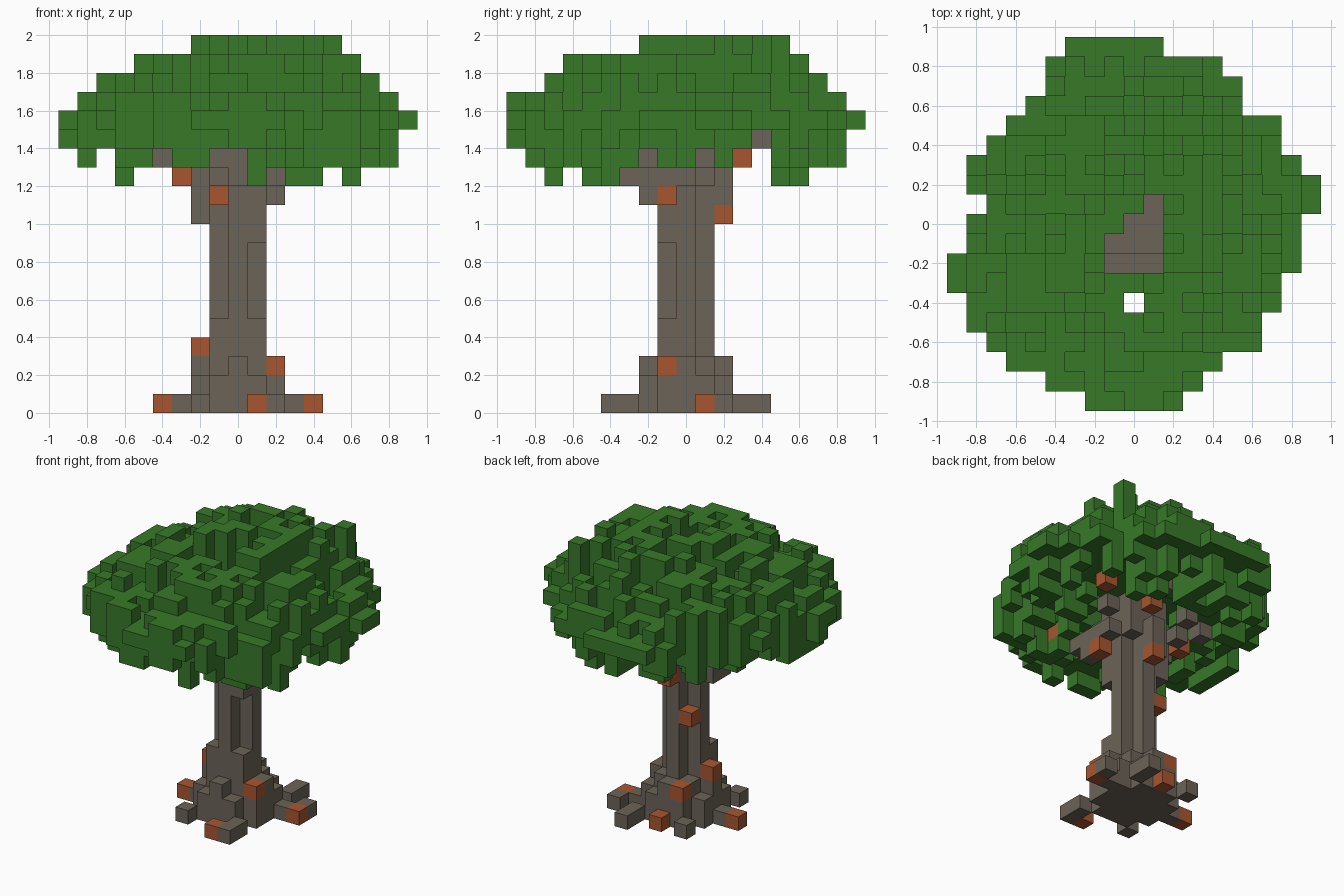
import bpy, random
from mathutils import Vector

random.seed(11)
CELL = 0.1

cube = bpy.data.objects.get("Cube")
if cube:
    bpy.data.objects.remove(cube)


def material(name, colour):
    mat = bpy.data.materials.new(name)
    mat.use_nodes = True
    mat.diffuse_color = (*colour, 1)
    mat.node_tree.nodes["Principled BSDF"].inputs["Base Color"].default_value = (*colour, 1)
    return mat


leaf = material("leaf_green", (0.039, 0.19, 0.022))
bark = material("bark_grey", (0.147, 0.125, 0.096))
rust = material("rust_orange", (0.39, 0.092, 0.03))


def block(xs, ys, zs):
    """All cells in inclusive ranges."""
    return {(x, y, z) for x in range(xs[0], xs[1] + 1)
            for y in range(ys[0], ys[1] + 1) for z in range(zs[0], zs[1] + 1)}


def branch(start, end):
    """Cells stepped along a straight line."""
    a, b = Vector(start), Vector(end)
    steps = int(max(abs(c) for c in b - a))
    return {tuple(round(c) for c in a.lerp(b, i / steps)) for i in range(steps + 1)}


def build(name, cells, solid, mats, accent=()):
    """Skin the cells with only their exposed faces."""
    index, faces, slots = {}, [], []
    for cell in sorted(cells):
        for axis in range(3):
            for side in (-1, 1):
                d = Vector((0, 0, 0))
                d[axis] = side
                if tuple(int(c) for c in Vector(cell) + d) in solid:
                    continue
                a = Vector((0, 0, 0))
                a[(axis + 1) % 3] = 1
                b = d.cross(a)
                quad = []
                for s, t in ((-1, -1), (1, -1), (1, 1), (-1, 1)):
                    p = Vector(cell) * 2 + d + a * s + b * t
                    key = tuple(int(c) for c in p)
                    quad.append(index.setdefault(key, len(index)))
                faces.append(quad)
                slots.append(1 if cell in accent else 0)
    mesh = bpy.data.meshes.new(name)
    points = [(x * CELL / 2, y * CELL / 2, (z + 1) * CELL / 2) for x, y, z in index]
    mesh.from_pydata(points, [], faces)
    for mat in mats:
        mesh.materials.append(mat)
    for poly, slot in zip(mesh.polygons, slots):
        poly.material_index = slot
    obj = bpy.data.objects.new(name, mesh)
    bpy.context.collection.objects.link(obj)
    return obj


# Trunk column with grooved corners
trunk = block((-1, 1), (-1, 1), (0, 14))
for x, y, low, high in ((-1, -1, 5, 10), (1, -1, 5, 8), (1, 1, 3, 11), (-1, 1, 3, 10)):
    trunk -= block((x, x), (y, y), (low, high))

# Flared foot, narrowing upward
for c in block((-2, 2), (-2, 2), (0, 2)):
    if abs(c[0]) + abs(c[1]) <= (3 if c[2] < 2 else 2):
        trunk.add(c)

# Root arms
for x, y, tip_x, tip_y in ((2, 1, 4, 1), (-2, 0, -4, 0), (1, 2, 2, 4), (0, 2, 0, 3),
                           (-1, 2, -2, 3), (-1, -2, -2, -3), (1, -2, 2, -4)):
    trunk |= branch((x, y, 0), (tip_x, tip_y, 0))
trunk.add((4, 2, 0))

# Shoulder and branches
trunk |= block((-2, -2), (-1, 0), (10, 12)) | block((2, 2), (-2, 0), (12, 12))
trunk |= block((-1, 1), (-2, -2), (12, 13)) | block((0, 0), (2, 2), (10, 12))
trunk |= {(2, -2, 11), (3, 1, 13)}
for start, end in (
    ((-2, -1, 13), (-4, -2, 13)),
    ((2, 0, 12), (4, 2, 14)),
    ((1, 3, 13), (1, 4, 14)),
    ((-1, -2, 11), (-1, -3, 12)),
    ((2, -2, 12), (3, -4, 13)),
    ((-1, 1, 12), (-2, 3, 13)),
    ((-2, 0, 12), (-4, 2, 13)),
):
    trunk |= branch(start, end)

# Rust patches
patches = {(4, 1, 0), (-4, 0, 0), (1, -4, 0), (0, 3, 0), (2, -1, 2), (-2, 0, 3),
           (-1, 2, 2), (-1, 1, 7), (0, 2, 10), (-1, -2, 11), (2, -1, 11),
           (-3, 1, 12), (1, 3, 13), (3, -4, 13), (4, 2, 14)}
trunk |= patches

# Canopy plan: x range of each row from front to back
rows = [(-2, 2), (-4, 3), (-6, 4), (-7, 6), (-8, 6), (-8, 7), (-9, 7), (-9, 8), (-8, 8),
        (-8, 8), (-7, 9), (-8, 9), (-8, 8), (-7, 7), (-6, 7), (-5, 5), (-4, 5), (-4, 4),
        (-3, 1)]
plan = {(x, i - 9) for i, (a, b) in enumerate(rows) for x in range(a, b + 1)}
pit = {(1, 1), (0, 0), (1, 0), (0, -4)} | {(x, y) for x in (-1, 0, 1) for y in (-1, -2)}

# Canopy layers: x range, y range, chance of a leaf cell
layers = {15: (-9, 9, -9, 9, 1.0), 16: (-8, 8, -9, 8, 0.9), 17: (-7, 7, -7, 7, 0.82),
          18: (-5, 6, -6, 6, 0.72), 19: (-2, 5, -2, 5, 0.6),
          14: (-9, 8, -9, 8, 0.8), 13: (-8, 8, -8, 8, 0.65)}


def inside(x, y, box):
    """Ragged ellipse test within the layer box."""
    x0, x1, y0, y1 = box
    if not (x0 <= x <= x1 and y0 <= y <= y1):
        return False
    u = (2 * x - x0 - x1) / (x1 - x0 + 1)
    v = (2 * y - y0 - y1) / (y1 - y0 + 1)
    return u * u + v * v <= 1 + random.uniform(-0.3, 0.25)


def open_below(x, y, z):
    """Gaps in the hanging leaves that expose the branches."""
    reach = x * x + y * y
    if reach < (10 if z == 14 else 14) or (x > 0 and y > 0 and reach < 42):
        return True
    if z == 14:
        return y == 4 and x > 0
    return (x == -7 or y == 4 or (y < 0 and x in (-4, -1, 0))
            or (x > 0 and y in (-2, 1, 3)))


leaves = set()
for z, (*box, chance) in layers.items():
    for x, y in sorted(plan - pit):
        if z == 15:
            leaves.add((x, y, z))
        elif inside(x, y, box) and random.random() < chance:
            beside = (x, y, z + 1 if z < 15 else z - 1)
            if beside in leaves and not (z < 15 and open_below(x, y, z)):
                leaves.add((x, y, z))

# Crown ridge and drooping leaf strands
for z in range(16, 20):
    leaves |= branch((-2, -1, z), (5, 5, z)) | {(2, -2, z), (3, -2, z)}
leaves = {c for c in leaves if (c[0], c[1]) not in pit}
for x, y in ((1, -7), (6, -4), (3, 6), (-6, -5), (3, -4), (4, 5), (3, -5), (4, -5)):
    leaves |= block((x, x), (y, y), (12, 14))
leaves -= trunk

solid = trunk | leaves
build("trunk_and_roots", trunk, solid, (bark, rust), patches)
build("leaf_canopy", leaves, solid, (leaf,))
